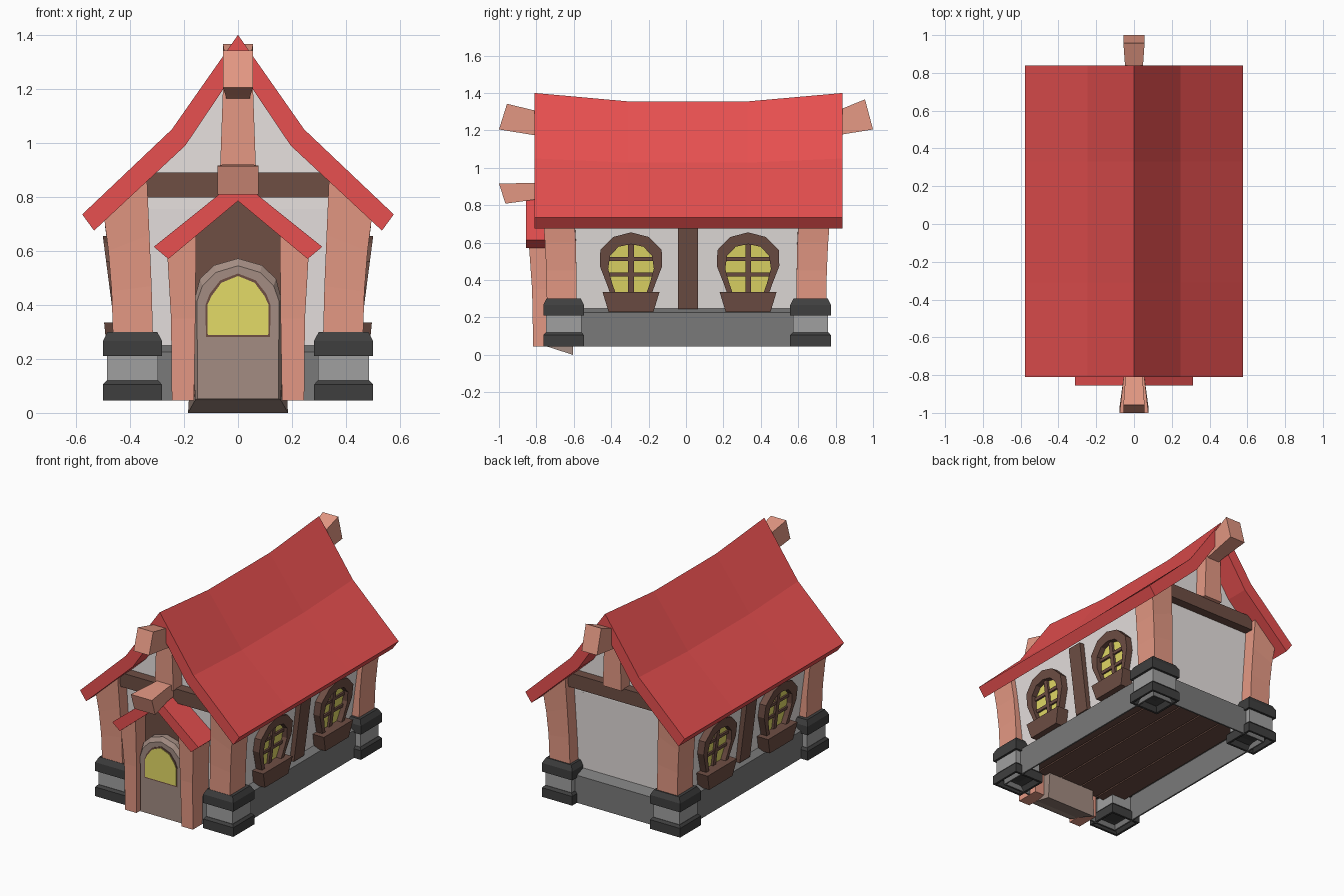
import bpy, bmesh

if "Cube" in bpy.data.objects:
    bpy.data.objects.remove(bpy.data.objects["Cube"])


def material(name, r, g, b):
    m = bpy.data.materials.new(name)
    lin = [((c / 255 + 0.055) / 1.055) ** 2.4 for c in (r, g, b)]
    m.diffuse_color = (*lin, 1)
    m.use_nodes = True
    m.node_tree.nodes["Principled BSDF"].inputs["Base Color"].default_value = m.diffuse_color
    return m


RED = material("roof red", 232, 80, 80)
SALMON = material("light timber", 229, 153, 132)
WHITE = material("plaster", 232, 226, 224)
YELLOW = material("window yellow", 228, 219, 103)
STONE = material("light stone", 160, 160, 160)
PLINTH = material("plinth stone", 122, 122, 122)
DARK = material("dark stone", 63, 63, 63)
BROWN = material("dark timber", 110, 78, 68)
TAUPE = material("door wood", 163, 140, 130)


def loft(name, rings, mat, cyclic=False):
    """Skin equal-length point rings; cap the ends, or join last to first."""
    bm = bmesh.new()
    vs = [[bm.verts.new(p) for p in r] for r in rings]
    n = len(rings[0])
    pairs = list(zip(vs, vs[1:])) + ([(vs[-1], vs[0])] if cyclic else [])
    for a, b in pairs:
        for i in range(n):
            j = (i + 1) % n
            bm.faces.new((a[i], a[j], b[j], b[i]))
    if not cyclic:
        bm.faces.new(vs[0])
        bm.faces.new(vs[-1])
    bmesh.ops.recalc_face_normals(bm, faces=bm.faces)
    me = bpy.data.meshes.new(name)
    bm.to_mesh(me)
    bm.free()
    me.materials.append(mat)
    ob = bpy.data.objects.new(name, me)
    bpy.context.collection.objects.link(ob)
    return ob


def rect(x0, x1, y0, y1, z):
    return [(x0, y0, z), (x1, y0, z), (x1, y1, z), (x0, y1, z)]


def box(name, x0, x1, y0, y1, z0, z1, mat):
    return loft(name, [rect(x0, x1, y0, y1, z0), rect(x0, x1, y0, y1, z1)], mat)


def sym(half):
    """Mirror a half outline (bottom to top centre) into a full one."""
    return half + [(-x, z) for x, z in reversed(half) if x > 0]


def at_y(outline, y):
    return [(x, y, z) for x, z in outline]


# Main roof: bent profile, ridge sagging in the middle
def roof_ring(y, sag):
    out = [(0.577, 0.735), (0.245, 1.05 - 0.5 * sag), (0, 1.4 - sag)]
    inn = [(0, 1.28), (0.195, 0.99), (0.533, 0.675)]
    left = [(-x, z) for x, z in out[:2]][::-1]
    left_in = [(-x, z) for x, z in inn[1:]][::-1]
    return at_y(out + left + left_in + inn, y)


loft("main_roof", [roof_ring(y, s) for y, s in
                   ((-0.81, 0), (-0.31, 0.045), (0.33, 0.045), (0.838, 0))], RED)

# Plaster: leaning walls below, gables above
loft("plaster_walls", [rect(-0.40, 0.40, -0.655, 0.66, 0.21),
                       rect(-0.466, 0.466, -0.675, 0.68, 0.755)], WHITE)
gables = sym([(0.45, 0.755), (0.196, 0.992), (0, 1.285)])
loft("plaster_gables", [at_y(gables, -0.675), at_y(gables, 0.68)], WHITE)

# Hollow stone plinth with a sloped top, and floor boards inside
loft("plinth", [rect(-0.45, 0.45, -0.72, 0.725, 0.045),
                rect(-0.45, 0.45, -0.72, 0.725, 0.225),
                rect(-0.40, 0.40, -0.655, 0.66, 0.25),
                rect(-0.40, 0.40, -0.655, 0.66, 0.215),
                rect(-0.44, 0.44, -0.71, 0.715, 0.215),
                rect(-0.44, 0.44, -0.71, 0.715, 0.045)], PLINTH, cyclic=True)
for i in range(5):
    x = -0.40 + i * 0.16
    box("floor_board", x + 0.005, x + 0.155, -0.65, 0.655, 0.18, 0.21, BROWN)

for sx in (-1, 1):
    for sy in (-1, 1):
        # Stone corner footing, recessed underneath
        cx, cy = sx * 0.391, sy * 0.66 + 0.006

        def sq(h, z):
            return rect(cx - h, cx + h, cy - h, cy + h, z)
        loft("footing_base", [sq(0.04, 0.085), sq(0.075, 0.075), sq(0.095, 0.045),
                              sq(0.109, 0.045), sq(0.109, 0.105), sq(0.096, 0.12)], DARK)
        loft("footing_block", [sq(0.094, 0.1), sq(0.094, 0.22)], STONE)
        loft("footing_cap", [sq(0.109, 0.21), sq(0.109, 0.267), sq(0.092, 0.3)], DARK)

        # Curved corner post
        rings = []
        for xi, xo, y0, y1, zi, zo in ((0.315, 0.463, 0.588, 0.747, 0.28, 0.28),
                                       (0.32, 0.468, 0.589, 0.75, 0.47, 0.45),
                                       (0.328, 0.48, 0.592, 0.757, 0.66, 0.6),
                                       (0.338, 0.498, 0.6, 0.768, 0.89, 0.74)):
            rings.append([(sx * x, sy * y + 0.003, z) for x, y, z in
                          ((xi, y0, zi), (xo, y0, zo), (xo, y1, zo), (xi, y1, zi))])
        loft("corner_post", rings, SALMON)


def beam(name, sections, mat):
    """Tapered beam: (half width, y bottom, z bottom, y top, z top) per section."""
    loft(name, [[(-w, yb, zb), (w, yb, zb), (w, yt, zt), (-w, yt, zt)]
                for w, yb, zb, yt, zt in sections], mat)


# Gable timbers and ridge beam ends, front and back
for s, top in ((-1, 1.342), (1, 1.366)):
    y0, y1 = sorted((s * 0.62, s * 0.74))
    box("gable_crossbeam", -0.345, 0.345, y0, y1, 0.798, 0.89, BROWN)
    y0, y1 = sorted((s * 0.62, s * 0.765))
    loft("gable_post", [rect(-0.067, 0.067, y0, y1, 0.885),
                        rect(-0.055, 0.055, y0, y1, 1.22)], SALMON)
    beam("ridge_beam_end", [(0.04, s * 0.64, 1.14, s * 0.64, 1.25),
                            (0.046, s * 0.815, 1.175, s * 0.815, 1.308),
                            (0.056, s * 1.0, 1.205, s * 0.957, top)], SALMON)
beam("porch_beam", [(0.045, -0.64, 0.845, -0.64, 0.92),
                    (0.055, -0.81, 0.83, -0.81, 0.92),
                    (0.076, -0.965, 0.808, -1.0, 0.915)], SALMON)

# Porch: roof, timber gable, posts
porch = [(0.312, 0.615), (0, 0.865), (-0.312, 0.615),
         (-0.258, 0.57), (0, 0.785), (0.258, 0.57)]
loft("porch_roof", [at_y(porch, -0.855), at_y(porch, -0.65)], RED)
gable = sym([(0.17, 0.06), (0.17, 0.66), (0, 0.81)])
loft("porch_wall", [at_y(gable, -0.735), at_y(gable, -0.655)], BROWN)
for s in (-1, 1):
    rings = []
    for xi, xo, y, zi, zo in ((0.163, 0.245, -0.817, 0.045, 0.045),
                              (0.158, 0.248, -0.823, 0.35, 0.35),
                              (0.155, 0.262, -0.84, 0.68, 0.59)):
        rings.append([(s * xi, y, zi), (s * xo, y, zo),
                      (s * xo, -0.66, zo), (s * xi, -0.66, zi)])
    loft("porch_post", rings, SALMON)


# Arched door slab with a sloping underside and bevelled arch
def arch(w, base, shoulder, top):
    return sym([(w, base), (w * 1.01, shoulder), (w * 0.88, top - 0.075),
                (w * 0.55, top - 0.025), (0, top)])


back = arch(0.157, 0.0, 0.42, 0.572)
back[0], back[-1] = (0.185, 0), (-0.185, 0)
loft("door", [at_y(back, -0.605),
              at_y(arch(0.16, 0.045, 0.42, 0.572), -0.745),
              at_y(arch(0.16, 0.047, 0.42, 0.572), -0.775),
              at_y(arch(0.15, 0.052, 0.415, 0.545), -0.795)], TAUPE)
for name, w, z0, z1, y, mat in (("door_window_rim", 0.119, 0.281, 0.516, -0.798, BROWN),
                                ("door_window_pane", 0.112, 0.289, 0.507, -0.801, YELLOW)):
    pane = arch(w, z0, 0.4, z1)
    loft(name, [at_y(pane, -0.793), at_y(pane, y)], mat)

# Side windows on the outward-leaning walls, and the middle wall posts
outer = sym([(0.105, 0.31), (0.13, 0.38), (0.167, 0.475), (0.164, 0.56),
             (0.095, 0.63), (0, 0.655)])
inner = sym([(0.075, 0.31), (0.1, 0.38), (0.122, 0.46), (0.112, 0.53),
             (0.066, 0.578), (0, 0.592)])
for s in (-1, 1):
    def wall(outline, yc, d):
        return [(s * (0.40 + 0.13 * (z - 0.25) + d), yc + u, z) for u, z in outline]

    def strip(name, u0, u1, z0, z1, yc, d):
        o = [(u0, z0), (u1, z0), (u1, z1), (u0, z1)]
        loft(name, [wall(o, yc, -0.01), wall(o, yc, d)], BROWN)

    strip("wall_post", -0.048, 0.058, 0.245, 0.70, 0.006, 0.035)
    for yc in (-0.294, 0.332):
        loft("window_frame", [wall(outer, yc, -0.015), wall(outer, yc, 0.048),
                              wall(inner, yc, 0.048), wall(inner, yc, -0.015)],
             BROWN, cyclic=True)
        loft("window_pane", [wall(inner, yc, 0.004), wall(inner, yc, 0.013)], YELLOW)
        strip("window_bar_upright", -0.015, 0.015, 0.31, 0.592, yc, 0.028)
        for z in (0.43, 0.513):
            strip("window_bar_cross", -0.116, 0.116, z - 0.01, z + 0.01, yc, 0.025)
        # Flared window box
        loft("window_box", [rect(s * 0.38, s * x, yc - h, yc + h, z) for x, h, z in
                            ((0.485, 0.12, 0.23), (0.496, 0.152, 0.335))], BROWN)
